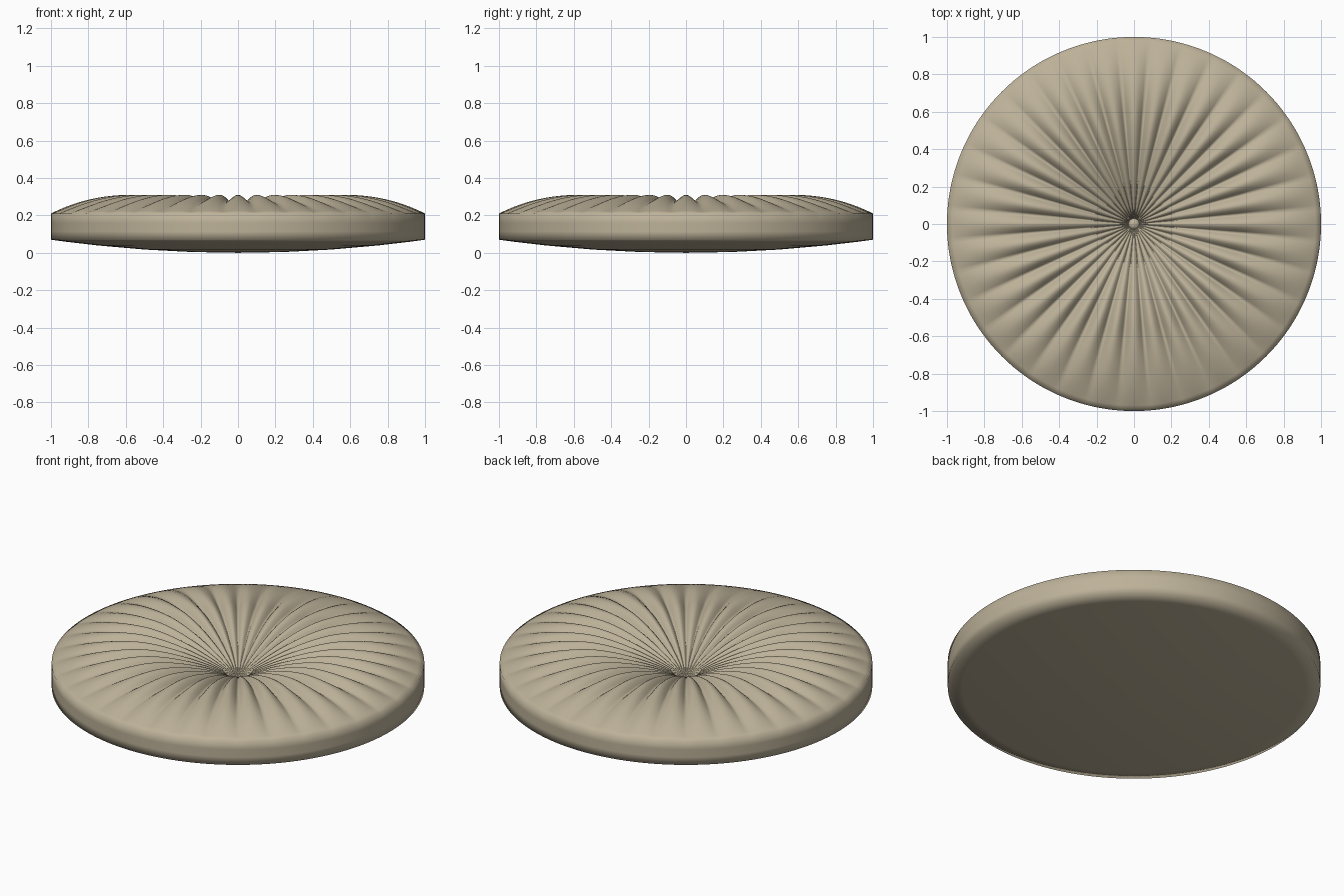
import bpy, bmesh, math

if "Cube" in bpy.data.objects:
    bpy.data.objects.remove(bpy.data.objects["Cube"])

PLEATS = 36
SEGMENTS = PLEATS * 10

fabric = bpy.data.materials.new("beige fabric")
fabric.diffuse_color = (0.51, 0.445, 0.32, 1)
fabric.use_nodes = True
fabric.node_tree.nodes["Principled BSDF"].inputs["Base Color"].default_value = fabric.diffuse_color


def crown(r):
    """Height of the pleat ridges: dished centre, crest, rounded shoulder."""
    if r < 0.56:
        return 0.31 - 0.19 * (1 - r / 0.56) ** 1.7
    t = (r - 0.56) / 0.44
    return 0.31 - 0.10 * t ** 2.2


def pleat_depth(r):
    """Pleats deepen outward, then fade away at the rim."""
    return 0.042 * min(r / 0.55, 1) * min(1, (1 - r) / 0.42) ** 0.8


def top_height(r, a):
    valley = 1 - abs(math.cos(a * PLEATS / 2))
    pit = 0.05 * max(0, 1 - r / 0.075)
    return crown(r) - pit - pleat_depth(r) * valley


def finish(bm, name):
    bmesh.ops.recalc_face_normals(bm, faces=bm.faces)
    mesh = bpy.data.meshes.new(name)
    bm.to_mesh(mesh)
    bm.free()
    mesh.materials.append(fabric)
    mesh.shade_smooth()
    obj = bpy.data.objects.new(name, mesh)
    bpy.context.collection.objects.link(obj)
    return obj


# Pleated cushion: rings from the middle of the top, over the rim, to the base
bm = bmesh.new()
angles = [2 * math.pi * i / SEGMENTS for i in range(SEGMENTS)]
radii = [0.012, 0.025, 0.04, 0.055, 0.075] + [0.1 + 0.03 * i for i in range(31)]
profile = [(r, lambda a, r=r: top_height(r, a)) for r in radii]
profile += [(1, lambda a, z=z: z) for z in (0.16, 0.115, 0.07)]
profile += [(r, lambda a, r=r: 0.07 * r * r) for r in (0.92, 0.75, 0.5, 0.25)]
rings = [[bm.verts.new((r * math.cos(a), r * math.sin(a), height(a)))
          for a in angles] for r, height in profile]
for upper, lower in zip(rings, rings[1:]):
    for i in range(SEGMENTS):
        j = (i + 1) % SEGMENTS
        bm.faces.new((upper[i], lower[i], lower[j], upper[j]))
for ring, z in ((rings[0], top_height(0, 0)), (rings[-1], 0)):
    tip = bm.verts.new((0, 0, z))
    for i in range(SEGMENTS):
        bm.faces.new((tip, ring[i], ring[(i + 1) % SEGMENTS]))
finish(bm, "pleated_cushion")

# Small tuft button sunk in the middle
bm = bmesh.new()
bmesh.ops.create_uvsphere(bm, u_segments=24, v_segments=12, radius=0.03)
for v in bm.verts:
    v.co.z = v.co.z * 0.7 + 0.1
finish(bm, "tuft_button")
